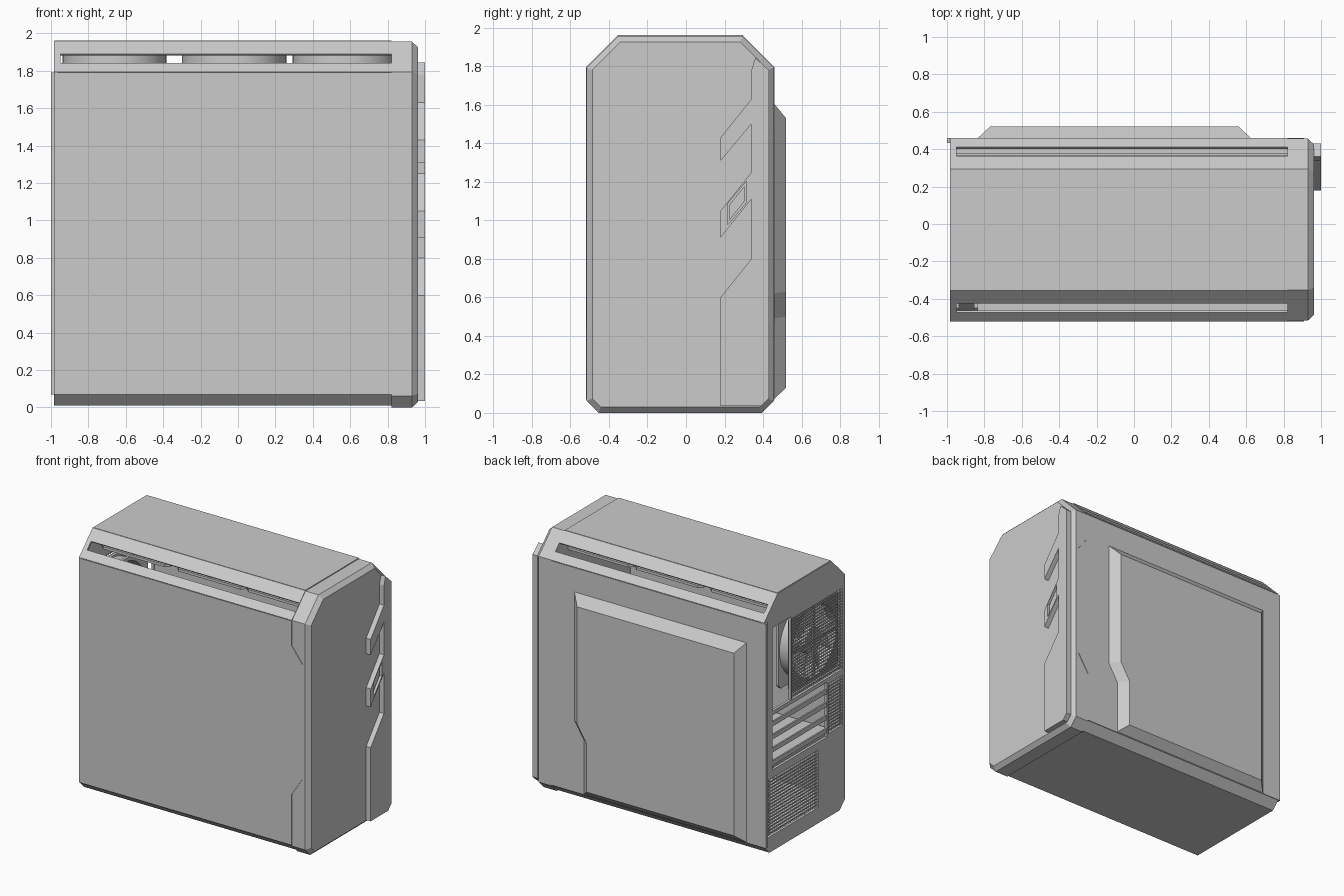
import bpy, bmesh, math
from mathutils import Vector, Matrix

if "Cube" in bpy.data.objects:
    bpy.data.objects.remove(bpy.data.objects["Cube"])

X, Y, Z = Vector((1, 0, 0)), Vector((0, 1, 0)), Vector((0, 0, 1))
round_parts = []


def add(name, mesh):
    ob = bpy.data.objects.new(name, mesh)
    bpy.context.collection.objects.link(ob)
    return ob


def plate(name, loops, t, o, u, v):
    """Flat outline with holes in plane (u, v), thickened by t along u x v."""
    cu = bpy.data.curves.new(name, 'CURVE')
    cu.dimensions, cu.fill_mode, cu.extrude = '2D', 'BOTH', abs(t) / 2
    for loop in loops:
        sp = cu.splines.new('POLY')
        sp.points.add(len(loop) - 1)
        for p, (a, b) in zip(sp.points, loop):
            p.co = (a, b, 0, 1)
        sp.use_cyclic_u, sp.use_smooth = True, False
    tmp = bpy.data.objects.new(name, cu)
    me = bpy.data.meshes.new_from_object(tmp)
    bpy.data.objects.remove(tmp)
    bpy.data.curves.remove(cu)
    n = u.cross(v)
    m = Matrix((u, v, n)).transposed().to_4x4()
    m.translation = Vector(o) + n * t / 2
    me.transform(m)
    return add(name, me)


def loft(name, rings):
    """Solid through a series of matching 3D rings."""
    bm = bmesh.new()
    vs = [[bm.verts.new(p) for p in r] for r in rings]
    n = len(vs[0])
    for a, b in zip(vs, vs[1:]):
        for i in range(n):
            bm.faces.new((a[i], a[(i + 1) % n], b[(i + 1) % n], b[i]))
    bm.faces.new(vs[0])
    bm.faces.new(vs[-1])
    bmesh.ops.recalc_face_normals(bm, faces=bm.faces)
    me = bpy.data.meshes.new(name)
    bm.to_mesh(me)
    bm.free()
    return add(name, me)


def rect(a0, b0, a1, b1):
    return [(a0, b0), (a1, b0), (a1, b1), (a0, b1)]


def box(name, lo, hi):
    return loft(name, [[(a, b, z) for a, b in rect(lo[0], lo[1], hi[0], hi[1])]
                       for z in (lo[2], hi[2])])


def circle(r, n=40):
    return [(r * math.cos(i * math.tau / n), r * math.sin(i * math.tau / n)) for i in range(n)]


def case_outline(d, z0):
    """Octagonal case section in (y, z), offset inwards by d."""
    k = 0.586 * d
    l, r, b, t, c, e = -.52 + d, .46 - d, z0 + d, 1.96 - d, .065 - k, .165 - k
    return [(l, b + c), (l + c, b), (r - c, b), (r, b + c),
            (r, t - e), (r - e, t), (l + e, t), (l, t - e)]


def mesh_grille(name, x, y0, z0, y1, z1, cell=.024, bar=.006):
    """Square-hole grille on the back plate."""
    bm = bmesh.new()
    bmesh.ops.create_grid(bm, x_segments=round((y1 - y0) / cell),
                          y_segments=round((z1 - z0) / cell), size=.5)
    for v in bm.verts:
        v.co = (x, y0 + (v.co.x + .5) * (y1 - y0), z0 + (v.co.y + .5) * (z1 - z0))
    holes = bm.faces[:]
    bmesh.ops.inset_individual(bm, faces=holes, thickness=bar / 2 + .001)
    bmesh.ops.delete(bm, geom=holes, context='FACES')
    bmesh.ops.remove_doubles(bm, verts=bm.verts, dist=1e-5)
    me = bpy.data.meshes.new(name)
    bm.to_mesh(me)
    bm.free()
    ob = add(name, me)
    ob.modifiers.new("thickness", 'SOLIDIFY').thickness = .008


def fan(name, o, u, v, s=.58, depth=.12):
    """Square-framed fan whose axis is u x v."""
    o, n, h, r = Vector(o), u.cross(v), s / 2, s * .46
    c = .03
    frame = [(-h + c, -h), (h - c, -h), (h, -h + c), (h, h - c),
             (h - c, h), (-h + c, h), (-h, h - c), (-h, -h + c)]
    for k in (0, depth - .02):
        plate(name + "_flange", [frame, circle(r)], .02, o + n * k, u, v)
    round_parts.append(plate(name + "_duct", [circle(r + .012), circle(r)], depth, o, u, v))
    round_parts.append(plate(name + "_hub", [circle(s * .17)], depth * .8, o + n * .01, u, v))
    for i in range(9):
        a = i * math.tau / 9
        rad = u * math.cos(a) + v * math.sin(a)
        tan = (rad.cross(n) + n * .6).normalized()
        blade = [(s * .15, -.03), (r * .96, -.065), (r * .96, .065), (s * .15, .03)]
        plate(name + "_blade", [blade], .006, o + n * depth / 2, rad, tan)
    for w in (u, v):
        plate(name + "_strut", [rect(-r, -.01, r, .01)], .01, o, w, n.cross(w))


# Side panels, notched where they meet the fascia, and slotted top slopes
panel = [(-.985, .07), (.82, .07), (.82, .46), (.91, .6), (.91, 1.48),
         (.82, 1.6), (.82, 1.79), (-.985, 1.79)]
slope_len = math.hypot(.165, .165)
slope = [rect(-.98, 0, .82, slope_len), rect(-.95, .068, .82, .136)]
for side, y, s in (("left", -.52, 1), ("right", .46, -1)):
    plate(side + "_side_panel", [panel], -.02 * s, (0, y, 0), X, Z)
    plate(side + "_top_slope", slope, -.015 * s, (0, y, 1.795), X,
          Vector((0, s, 1)).normalized())

# Top, base and rear lip
box("top_panel", (-.98, -.355, 1.945), (.82, .295, 1.963))
base = [(-.515, .08), (-.515, .07), (-.455, .01), (.395, .01), (.455, .07), (.455, .08)]
loft("base", [[(x, y, z) for y, z in base] for x in (-.975, .83)])
box("rear_lip", (-1, .432, .07), (-.98, .46, 1.79))

# Front fascia with chamfered rim
loft("front_fascia", [[(x, y, z) for y, z in case_outline(d, -.004)]
                      for x, d in ((.82, .004), (.93, .004), (.962, .034))])

# Raised arrow trim on the front
trim = [(.18, .035), (.39, .035), (.43, .075), (.43, 1.78), (.36, 1.845), (.34, 1.78),
        (.34, 1.63), (.18, 1.43), (.18, 1.31), (.34, 1.5), (.34, 1.25), (.18, 1.05),
        (.18, .91), (.34, 1.11), (.34, .8), (.18, .6)]
port = [(.215, 1.085), (.315, 1.205), (.315, 1.095), (.215, .975)]
plate("front_trim", [trim, port], .042, (.958, 0, 0), Y, Z)
plate("port_cover", [[(.225, 1.08), (.305, 1.18), (.305, 1.1), (.225, 1.0)]],
      .03, (.958, 0, 0), Y, Z)

# Bulge on the right side panel
bulge = [(-.84, .07), (.55, .07), (.55, .49), (.63, .62), (.63, 1.61), (-.84, 1.61)]
crown = [(-.77, .13), (.48, .13), (.48, .5), (.56, .63), (.56, 1.53), (-.77, 1.53)]
loft("side_bulge", [[(x, y, z) for x, z in ring]
                    for ring, y in ((bulge, .455), (crown, .52))])

# Back plate with openings, grilles and expansion slot bars
fan_hole = (-.49, 1.08, .12, 1.7)
vent_hole = (-.49, .65, -.32, 1.03)
power_hole = (-.19, .13, .42, .57)
holes = [rect(*h) for h in (fan_hole, vent_hole, power_hole)]
holes += [rect(.135, 1.08, .36, 1.72), rect(-.3, .63, .36, 1.05)]
plate("back_plate", [case_outline(0, .01)] + holes, .02, (-.985, 0, 0), Y, Z)
for name, h in (("fan", fan_hole), ("side_vent", vent_hole), ("power", power_hole)):
    mesh_grille(name + "_grille", -.975, *h)
for i in range(4):
    z = .66 + i * .1
    box("expansion_bar", (-.98, -.3, z), (-.968, .36, z + .035))

# Interior tray, lower shroud and fans
box("board_tray", (-.965, .365, .08), (.82, .38, 1.74))
box("lower_shroud", (-.9, -.49, .58), (.82, .365, .595))
for x in (-.66, -.02, .57):
    fan("top_fan", (x, -.03, 1.8), X, Y)
fan("rear_fan", (-.955, -.19, 1.4), Y, Z)

bpy.ops.object.select_all(action='DESELECT')
for ob in round_parts:
    ob.select_set(True)
bpy.context.view_layer.objects.active = round_parts[0]
bpy.ops.object.shade_smooth_by_angle(angle=math.radians(30))
